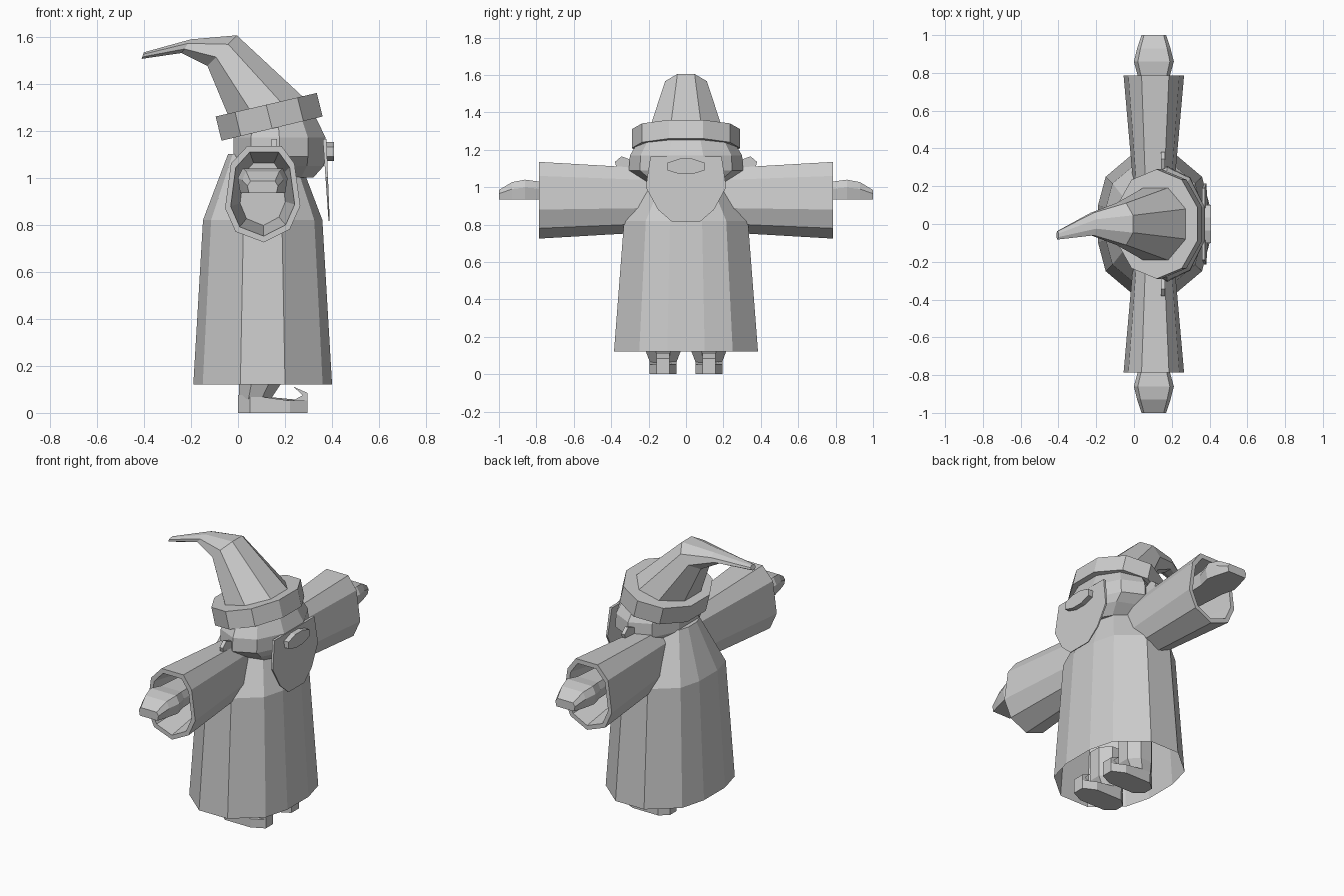
import bpy, bmesh, math
from mathutils import Vector


def loft(name, rings, cap_start=True, cap_end=True):
    """Skin a list of equal-length rings into one flat-shaded object."""
    bm = bmesh.new()
    loops = [[bm.verts.new(p) for p in ring] for ring in rings]
    n = len(loops[0])
    for a, b in zip(loops, loops[1:]):
        for i in range(n):
            j = (i + 1) % n
            bm.faces.new((a[i], a[j], b[j], b[i]))
    if cap_start:
        bm.faces.new(loops[0][::-1])
    if cap_end:
        bm.faces.new(loops[-1])
    bmesh.ops.recalc_face_normals(bm, faces=bm.faces)
    mesh = bpy.data.meshes.new(name)
    bm.to_mesh(mesh)
    bm.free()
    obj = bpy.data.objects.new(name, mesh)
    bpy.context.collection.objects.link(obj)
    return obj


def ellipse(p, q, half_y, n, y=0.0):
    """Polygon ring whose long axis runs p-q in the xz plane and whose width is along y."""
    c = Vector(((p[0] + q[0]) / 2, y, (p[1] + q[1]) / 2))
    u = Vector(((q[0] - p[0]) / 2, 0, (q[1] - p[1]) / 2))
    k = 1 / math.cos(math.pi / n)
    out = []
    for i in range(n):
        t = math.tau * (i + 0.5) / n
        out.append(c + u * (math.cos(t) * k) + Vector((0, half_y * math.sin(t), 0)))
    return out


def plate(name, outline, x0, x1):
    """Thin plate from a (y, z) outline; x0 and x1 map z to the back and front x."""
    return loft(name, [[(f(z), y, z) for y, z in outline] for f in (x0, x1)])


# Robe, open at the hem
half = [(0.295, 0.1), (0.255, 0.25), (0.095, 0.385), (-0.095, 0.385), (-0.255, 0.25), (-0.295, 0.1)]
section = half + [(x, -y) for x, y in reversed(half)]
levels = [(0.12, 1, 1), (0.82, 0.86, 0.86), (1.1, 0.5, 0.4)]
loft("robe", [[(0.105 + x * sx, y * sy, z) for x, y in section] for z, sx, sy in levels],
     cap_start=False)

# Head
head = [(1.0, 0.05, 0.32, 0.17), (1.05, -0.01, 0.365, 0.25), (1.09, -0.02, 0.372, 0.305),
        (1.17, -0.02, 0.372, 0.3), (1.3, 0.02, 0.31, 0.22)]
loft("head", [ellipse((a, z), (b, z), w, 10) for z, a, b, w in head])

# Beard and nose
beard = [(-0.19, 1.165), (0.19, 1.165), (0.215, 1.0), (0.15, 0.88), (0.075, 0.815),
         (-0.075, 0.815), (-0.15, 0.88), (-0.215, 1.0)]
plate("beard", beard, lambda z: 0.385 - 0.07 * (z - 0.815), lambda z: 0.39 - 0.04 * (z - 0.815))
nose = [(-0.1, 1.09), (-0.035, 1.07), (0.035, 1.07), (0.1, 1.09), (0.1, 1.13),
        (0.035, 1.152), (-0.035, 1.152), (-0.1, 1.13)]
plate("nose", nose, lambda z: 0.36, lambda z: 0.408)

# Hat brim and bent cone
brim = loft("hat_brim", [ellipse((-0.07, 1.157), (0.36, 1.26), 0.29, 10),
                         ellipse((-0.095, 1.26), (0.335, 1.36), 0.29, 10)])
cone = [((-0.04, 1.26), (0.28, 1.34), 0.21, 0), ((-0.13, 1.475), (-0.005, 1.605), 0.12, 0),
        ((-0.24, 1.53), (-0.2, 1.588), 0.065, 0), ((-0.41, 1.505), (-0.4, 1.533), 0.024, -0.06)]
loft("hat_cone", [ellipse(p, q, w, 8, y) for p, q, w, y in cone])

# Paired parts
cuff = [(0.04, 1.135), (0.185, 1.135), (0.24, 1.06), (0.265, 0.88), (0.22, 0.78),
        (0.11, 0.725), (-0.01, 0.77), (-0.055, 0.87), (-0.03, 1.06)]
sleeve = [(0.15, 0.65, 0.82), (0.785, 1, 1), (0.785, 0.85, 0.87), (0.5, 0.6, 0.65)]
hand = [(0.5, 0.07, 0.94, 1.02), (0.785, 0.085, 0.935, 1.03), (0.86, 0.106, 0.935, 1.04),
        (0.93, 0.088, 0.935, 1.027), (1.0, 0.065, 0.935, 0.985)]
ear = [(0.27, 1.07), (0.31, 1.065), (0.37, 1.1), (0.38, 1.135), (0.345, 1.165), (0.28, 1.14)]
sole = [(0, 0.03), (0.05, 0.072), (0.22, 0.072), (0.295, 0.035),
        (0.295, -0.035), (0.22, -0.072), (0.05, -0.072), (0, -0.03)]
for side, s in (("left", 1), ("right", -1)):
    # Hollow sleeve with a thick cuff
    loft(side + "_sleeve", [[(0.105 + (x - 0.105) * sx, s * y, 0.93 + (z - 0.93) * sz)
                             for x, z in cuff] for y, sx, sz in sleeve])
    # Mitten hand with bevelled upper edges
    loft(side + "_hand", [[(0.105 + w * k, s * y, lo + (hi - lo) * t) for k, t in
                           ((-0.9, 0), (0.9, 0), (1, 0.6), (0.8, 1), (-0.8, 1), (-1, 0.6))]
                          for y, w, lo, hi in hand])
    # Ear
    plate(side + "_ear", [(s * y, z) for y, z in ear], lambda z: 0.143, lambda z: 0.165)
    # Shoe body, curled toe and ankle
    c = 0.122 * s
    loft(side + "_shoe", [[(x, c + y, 0) for x, y in sole],
                          [(x, c + y, 0.075 if x < 0.2 else 0.052) for x, y in sole]])
    toe = [(0.22, 0.045), (0.295, 0.045), (0.295, 0.085), (0.235, 0.112), (0.275, 0.075)]
    loft(side + "_toe", [[(x, c + d, z) for x, z in toe] for d in (-0.035, 0.035)])
    loft(side + "_ankle", [ellipse((0.005, z), (x1, z), w, 8, c)
                           for z, x1, w in ((0.06, 0.14, 0.075), (0.12, 0.18, 0.1), (0.3, 0.18, 0.1))])
